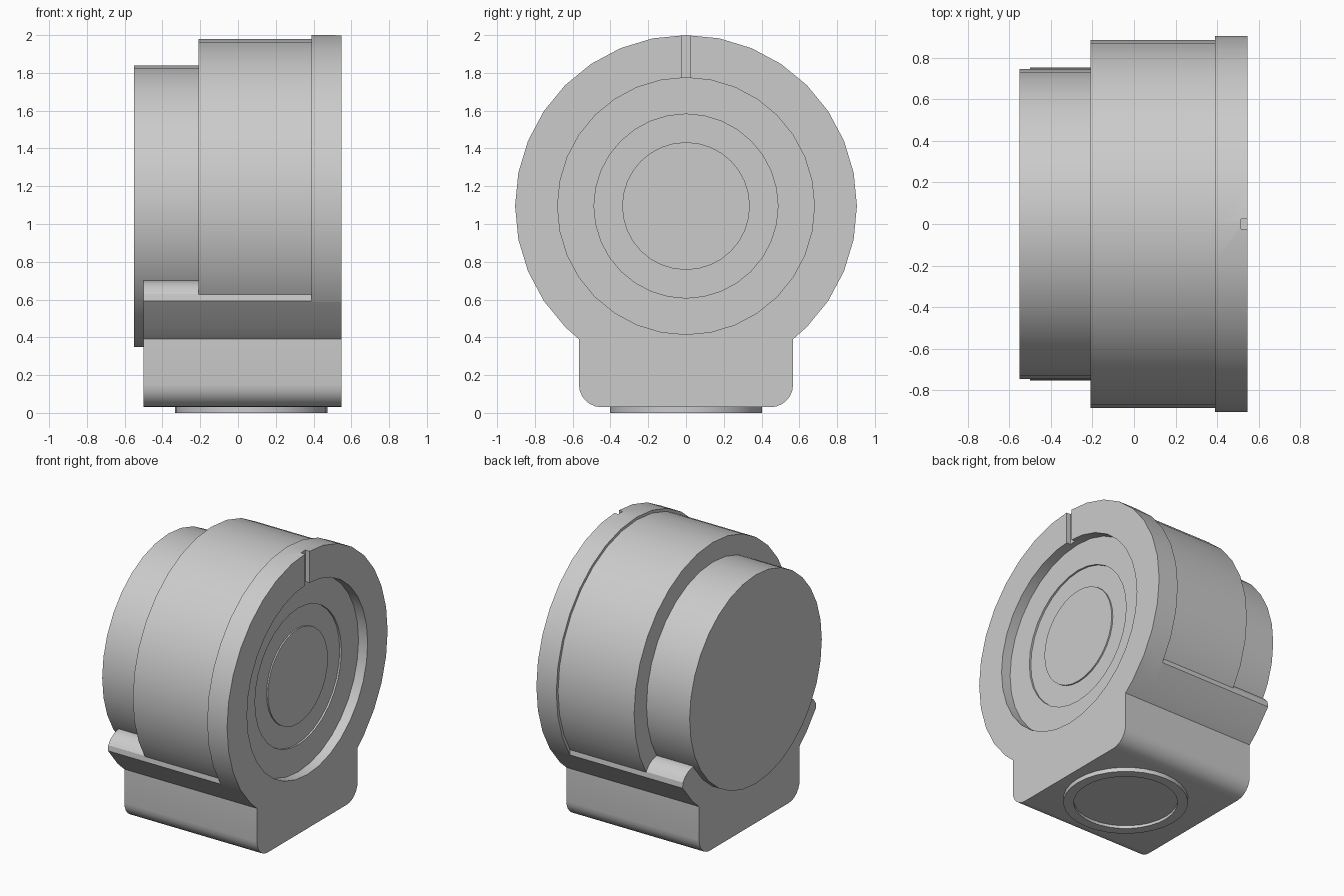
import bpy, bmesh
from math import sin, cos, pi, radians
from mathutils import Matrix, Vector

cube = bpy.data.objects.get("Cube")
if cube:
    bpy.data.objects.remove(cube, do_unlink=True)

AXIS_Z = 1.095      # height of the drum axis
R = 0.905           # flange radius
FRONT = 0.547       # x of the front face
SEG = 32

grey = bpy.data.materials.new("grey")
grey.use_nodes = True
grey.diffuse_color = (0.6, 0.6, 0.6, 1)
grey.node_tree.nodes["Principled BSDF"].inputs["Base Color"].default_value = (0.6, 0.6, 0.6, 1)


def finish(name, bm):
    bmesh.ops.recalc_face_normals(bm, faces=bm.faces)
    mesh = bpy.data.meshes.new(name)
    bm.to_mesh(mesh)
    bm.free()
    mesh.materials.append(grey)
    obj = bpy.data.objects.new(name, mesh)
    bpy.context.collection.objects.link(obj)
    return obj


def select(obj):
    bpy.ops.object.select_all(action='DESELECT')
    obj.select_set(True)
    bpy.context.view_layer.objects.active = obj


def smooth(obj):
    select(obj)
    bpy.ops.object.shade_smooth_by_angle(angle=radians(30))


def lathe(name, profile, matrix):
    """Turn (height, radius) points about local z and cap both ends."""
    bm = bmesh.new()
    rings = []
    for h, r in profile:
        rings.append([bm.verts.new((r * cos(2 * pi * i / SEG), r * sin(2 * pi * i / SEG), h))
                      for i in range(SEG)])
    for a, b in zip(rings, rings[1:]):
        for i in range(SEG):
            j = (i + 1) % SEG
            bm.faces.new((a[i], a[j], b[j], b[i]))
    bm.faces.new(rings[0])
    bm.faces.new(rings[-1])
    bm.transform(matrix)
    return finish(name, bm)


# Drum parts, turned about the x axis
along_x = Matrix.Translation((0, 0, AXIS_Z)) @ Matrix.Rotation(pi / 2, 4, 'Y')
smooth(lathe("rear_drum", [(-0.55, 0.745), (-0.2, 0.745)], along_x))
smooth(lathe("barrel", [(-0.21, 0.885), (0.4, 0.885)], along_x))

# Front flange with a recessed, stepped face
flange = lathe("front_flange", [
    (0.39, R), (FRONT, R), (FRONT, 0.68), (0.475, 0.68),
    (0.475, 0.487), (0.462, 0.487), (0.462, 0.338), (0.472, 0.338)], along_x)

# Index slot at the top of the flange
bm = bmesh.new()
bmesh.ops.create_cube(bm, size=1)
bm.transform(Matrix.Translation((FRONT, 0, 1.9)) @ Matrix.Diagonal((0.064, 0.05, 0.3, 1)))
cutter = finish("slot_cutter", bm)
cutter.hide_render = True
cut = flange.modifiers.new("slot", 'BOOLEAN')
cut.operation = 'DIFFERENCE'
cut.solver = 'EXACT'
cut.object = cutter
select(flange)
bpy.ops.object.modifier_apply(modifier=cut.name)
bpy.data.objects.remove(cutter, do_unlink=True)
smooth(flange)


# Base block with a cradle that hugs the drum
def on_circle(radius, degrees):
    a = radians(degrees)
    return (radius * cos(a), AXIS_Z + radius * sin(a))


corner = 0.12
half = [(0.567 - corner + corner * cos(radians(a)), 0.03 + corner + corner * sin(radians(a)))
        for a in range(-90, 1, 15)]
half += [(0.567, 0.39), on_circle(R, -45), on_circle(R, -33.75)]
half += [(0.748, 0.63), (0.722, 0.664), (0.68, 0.69), (0.632, 0.702)]
half += [on_circle(0.72, -33.75 - 11.25 * k) for k in range(5)]
outline = half + [on_circle(0.72, -90)] + [(-y, z) for y, z in reversed(half)]

bm = bmesh.new()
face = bm.faces.new([bm.verts.new((-0.5, y, z)) for y, z in outline])
result = bmesh.ops.extrude_face_region(bm, geom=[face], use_keep_orig=True)
moved = [v for v in result["geom"] if isinstance(v, bmesh.types.BMVert)]
bmesh.ops.translate(bm, verts=moved, vec=Vector((FRONT + 0.5, 0, 0)))
smooth(finish("base_cradle", bm))

# Round foot with a shallow recess underneath
smooth(lathe("foot_ring", [(0.04, 0.403), (0, 0.403), (0, 0.336), (0.02, 0.336)],
             Matrix.Translation((0.07, 0, 0))))
